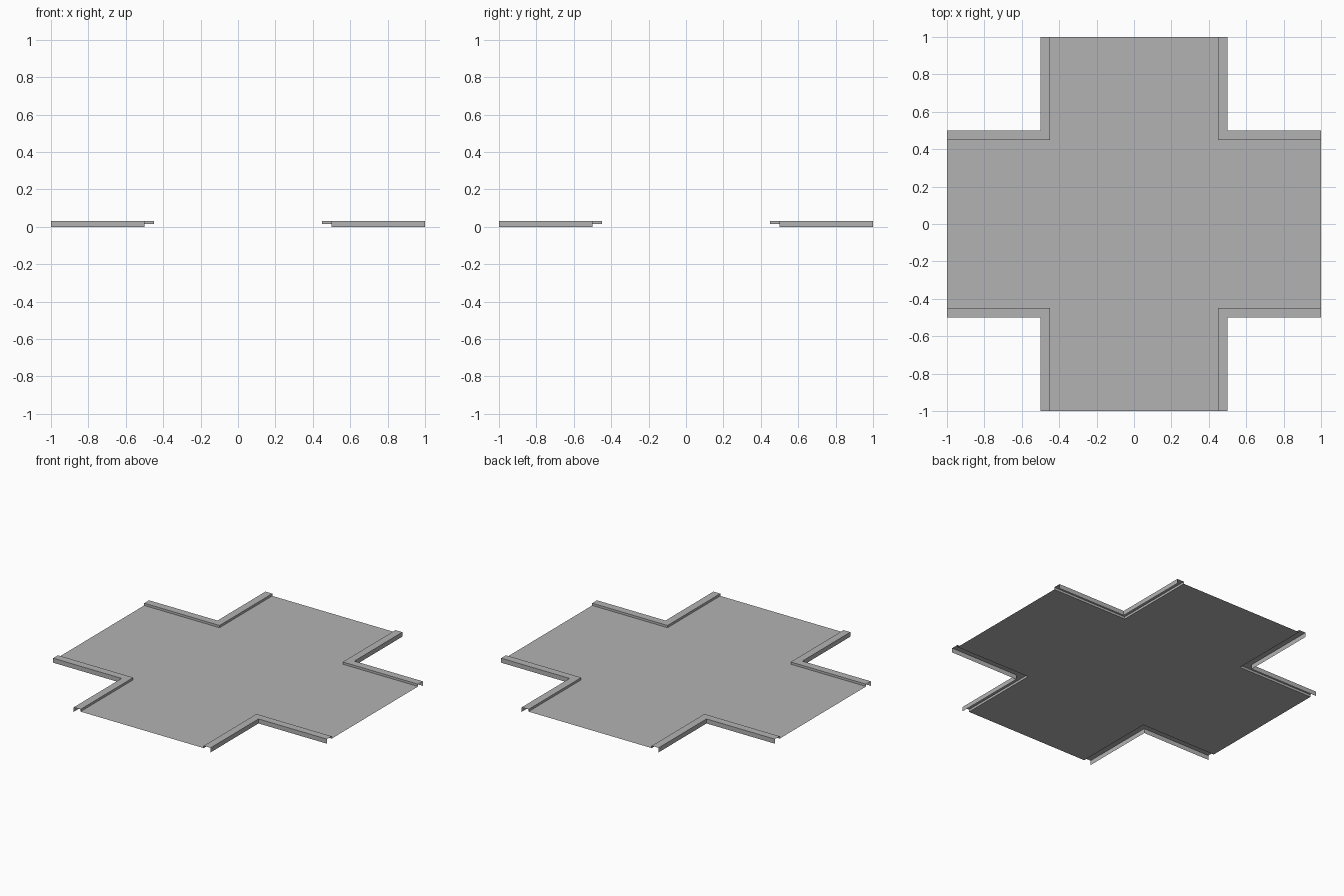
import bpy
import bmesh
from math import pi
from mathutils import Matrix, Vector

cube = bpy.data.objects.get("Cube")
if cube:
    bpy.data.objects.remove(cube, do_unlink=True)

INNER, OUTER, REACH = 0.45, 0.5, 1.0
FLOOR_Z, TOP_Z = 0.015, 0.03

grey = bpy.data.materials.new("concrete_grey")
grey.use_nodes = True
colour = (0.45, 0.45, 0.45, 1)
grey.diffuse_color = colour
grey.node_tree.nodes["Principled BSDF"].inputs["Base Color"].default_value = colour


def finish(name, bm):
    mesh = bpy.data.meshes.new(name)
    bm.to_mesh(mesh)
    bm.free()
    mesh.materials.append(grey)
    obj = bpy.data.objects.new(name, mesh)
    bpy.context.collection.objects.link(obj)
    return obj


# Cross-shaped road sheet, one flat face
bm = bmesh.new()
arm = [(REACH, -INNER), (REACH, INNER), (INNER, INNER)]
outline = []
for turn in range(4):
    rot = Matrix.Rotation(turn * pi / 2, 3, "Z")
    outline += [bm.verts.new(rot @ Vector((x, y, FLOOR_Z))) for x, y in arm]
bm.faces.new(outline)
finish("road_surface", bm)

# Open kerb profile (offset, height) swept around each inside corner
profile = [(INNER, FLOOR_Z), (INNER, TOP_Z), (OUTER, TOP_Z), (OUTER, 0)]
names = ["back_left", "back_right", "front_right", "front_left"]
for turn, corner in enumerate(names):
    rot = Matrix.Rotation(turn * pi / 2, 3, "Z")
    bm = bmesh.new()
    rows = []
    for d, z in profile:
        path = [(REACH, d, z), (d, d, z), (d, REACH, z)]
        rows.append([bm.verts.new(rot @ Vector(p)) for p in path])
    for a, b in zip(rows, rows[1:]):
        for i in range(2):
            bm.faces.new((a[i], b[i], b[i + 1], a[i + 1]))
    # Top face points up, walls follow
    bmesh.ops.recalc_face_normals(bm, faces=bm.faces)
    bm.normal_update()
    top = max(bm.faces, key=lambda f: f.calc_center_median().z)
    if top.normal.z < 0:
        bmesh.ops.reverse_faces(bm, faces=bm.faces)
    finish("kerb_" + corner, bm)
